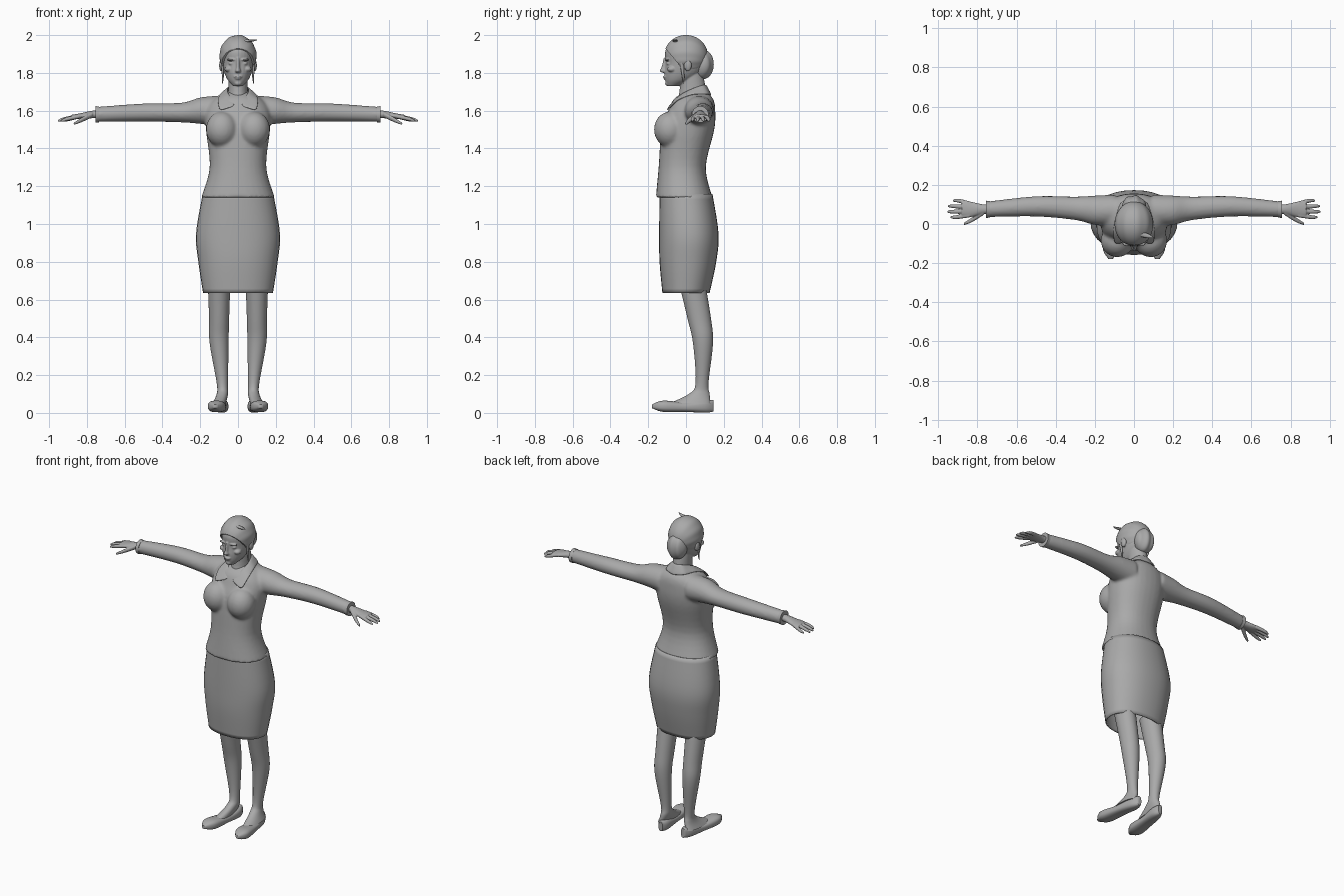
import bpy, bmesh, math
from mathutils import Vector, Matrix

cube = bpy.data.objects.get("Cube")
if cube:
    bpy.data.objects.remove(cube)

grey = bpy.data.materials.new("plain grey")
grey.use_nodes = True
grey.diffuse_color = (.4, .4, .4, 1)
grey.node_tree.nodes["Principled BSDF"].inputs["Base Color"].default_value = grey.diffuse_color

X, Y, Z = range(3)


def refine(rows, steps=5):
    """Run a smooth curve through the given rows of numbers."""
    rows = [Vector(row) for row in rows]
    result = []
    for i in range(len(rows) - 1):
        start, end = rows[i], rows[i + 1]
        leave = (end - rows[max(i - 1, 0)]) / 2
        arrive = (rows[min(i + 2, len(rows) - 1)] - start) / 2
        for step in range(steps):
            t = step / steps
            ease = t * t * (3 - 2 * t)
            result.append(start.lerp(end, ease) + leave * t * (1 - t) ** 2 - arrive * t * t * (1 - t))
    return result + [rows[-1]]


def loft(bm, axis, rows, sides=32, power=1, caps=True):
    """Each row: position on the axis, centre on the next two axes, their half sizes."""
    across, over = (axis + 1) % 3, (axis + 2) % 3
    rings = []
    for place, centre_a, centre_b, half_a, half_b in refine(rows):
        ring = []
        for i in range(sides):
            c, s = math.cos(math.tau * i / sides), math.sin(math.tau * i / sides)
            point = Vector()
            point[axis] = place
            point[across] = centre_a + half_a * math.copysign(abs(c) ** power, c)
            point[over] = centre_b + half_b * math.copysign(abs(s) ** power, s)
            ring.append(bm.verts.new(point))
        rings.append(ring)
    faces = [bm.faces.new((low[i - 1], low[i], high[i], high[i - 1]))
             for low, high in zip(rings, rings[1:]) for i in range(sides)]
    if caps:
        faces += [bm.faces.new(rings[0]), bm.faces.new(rings[-1])]
    bmesh.ops.recalc_face_normals(bm, faces=faces)


def ball(bm, centre, size, segments=24):
    matrix = Matrix.Translation(centre) @ Matrix.Diagonal((*size, 1))
    made = bmesh.ops.create_uvsphere(bm, u_segments=segments, v_segments=segments // 2,
                                     radius=1, matrix=matrix)
    return made["verts"]


def finish(name, bm, mirror=False, voxel=None, smooth=3, thickness=None, subdivide=False):
    """Turn the bmesh into an object with its modifiers."""
    mesh = bpy.data.meshes.new(name)
    bm.to_mesh(mesh)
    bm.free()
    mesh.materials.append(grey)
    mesh.shade_smooth()
    mesh.set_sharp_from_angle(angle=math.radians(60))
    part = bpy.data.objects.new(name, mesh)
    bpy.context.collection.objects.link(part)
    if mirror:
        modifier = part.modifiers.new("Mirror", 'MIRROR')
        modifier.use_mirror_merge = not voxel
    if thickness:
        part.modifiers.new("Thickness", 'SOLIDIFY').thickness = thickness
    if subdivide:
        modifier = part.modifiers.new("Subdivision", 'SUBSURF')
        modifier.levels = modifier.render_levels = 2
    if voxel:
        modifier = part.modifiers.new("Remesh", 'REMESH')
        modifier.mode = 'VOXEL'
        modifier.voxel_size = voxel
        modifier.use_smooth_shade = True
        modifier = part.modifiers.new("Smooth", 'SMOOTH')
        modifier.factor = .5
        modifier.iterations = smooth


# Blouse: torso, bust and sleeves blended together
bm = bmesh.new()
loft(bm, Z, [(1.14, 0, -.01, .195, .15), (1.3, 0, -.02, .15, .125), (1.5, 0, .01, .17, .14),
             (1.6, 0, .03, .17, .125), (1.66, 0, .04, .13, .105), (1.7, 0, .05, .06, .06)], power=.9)
ball(bm, (.085, -.085, 1.5), (.085, .085, .095))
loft(bm, X, [(.1, .07, 1.6, .08, .08), (.2, .07, 1.6, .075, .07), (.3, .08, 1.59, .06, .052),
             (.5, .09, 1.59, .052, .048), (.75, .075, 1.58, .04, .04)])
finish("blouse", bm, mirror=True, voxel=.009, smooth=6)

# Sleeve cuffs
bm = bmesh.new()
loft(bm, X, [(.735, .075, 1.58, .042, .042), (.755, .075, 1.58, .044, .044)])
finish("cuff", bm, mirror=True)

# Collar: one half from the front point round to the nape
bm = bmesh.new()
neck_edge = [(.01, -.09, 1.63), (.05, -.03, 1.69), (.06, .03, 1.72), (.04, .09, 1.74), (0, .11, 1.74)]
fold_edge = [(.1, -.11, 1.6), (.11, -.05, 1.66), (.1, .03, 1.69), (.07, .12, 1.69), (0, .14, 1.68)]
upper, lower = [[bm.verts.new(point) for point in edge] for edge in (neck_edge, fold_edge)]
for i in range(len(upper) - 1):
    bm.faces.new((upper[i], lower[i], lower[i + 1], upper[i + 1]))
bmesh.ops.subdivide_edges(bm, edges=bm.edges[:], cuts=1, use_grid_fill=True)
finish("collar", bm, mirror=True, thickness=.01, subdivide=True)

# Skirt, open below
bm = bmesh.new()
loft(bm, Z, [(.635, 0, 0, .185, .125), (.8, 0, .01, .21, .15), (.95, 0, .015, .222, .157),
             (1.16, 0, 0, .187, .14)], power=.9, caps=False)
finish("skirt", bm, thickness=.008)

# Legs running down into the feet
bm = bmesh.new()
loft(bm, Z, [(.7, .1, .03, .06, .07), (.5, .1, .07, .053, .062), (.37, .1, .09, .05, .053),
             (.16, .083, .085, .03, .034), (.1, .083, .07, .03, .055), (.05, .1, .02, .036, .11)])
finish("leg", bm, mirror=True)

# Flat shoes, toes turned out
bm = bmesh.new()
loft(bm, Y, [(-.18, .035, .12, .01, .01), (-.12, .035, .115, .03, .045), (0, .03, .1, .025, .04),
             (.1, .035, .085, .034, .034), (.145, .037, .08, .03, .014)], power=.75)
finish("shoe", bm, mirror=True)

# Hands: palm, four fingers, thumb
bm = bmesh.new()
loft(bm, X, [(.72, .075, 1.58, .025, .02), (.77, .075, 1.58, .025, .02), (.84, .075, 1.57, .04, .015),
             (.88, .078, 1.57, .036, .009)])
for finger in range(4):
    knuckle = .045 + .02 * finger
    tip = .035 + .028 * finger
    reach = .955 - .01 * (finger - 1.3) ** 2
    loft(bm, X, [(.84, knuckle, 1.57, .011, .011), (reach - .03, tip, 1.555, .01, .01),
                 (reach, tip, 1.545, .005, .005)])
loft(bm, X, [(.77, .06, 1.58, .015, .015), (.83, .02, 1.55, .012, .012), (.87, 0, 1.53, .006, .006)])
finish("hand", bm, mirror=True, voxel=.0035, smooth=2)

# Head: neck, skull and face blended together
bm = bmesh.new()
loft(bm, Z, [(1.6, 0, .02, .06, .08), (1.7, 0, .035, .052, .07), (1.8, 0, .03, .052, .06)])
loft(bm, Z, [(1.73, 0, -.07, .025, .03), (1.76, 0, -.04, .053, .07), (1.8, 0, -.015, .072, .098),
             (1.85, 0, 0, .083, .108), (1.92, 0, 0, .084, .108), (1.97, 0, 0, .05, .06)])
loft(bm, Z, [(1.8, 0, -.1, .012, .02), (1.81, 0, -.11, .016, .03), (1.83, 0, -.11, .01, .02),
             (1.88, 0, -.1, .01, .018)])
face = {
    "upper lip": ((0, -.105, 1.78), (.025, .018, .006)),
    "lower lip": ((0, -.1, 1.77), (.02, .02, .006)),
    "chin": ((0, -.095, 1.745), (.02, .016, .014)),
    "eye": ((.034, -.09, 1.85), (.016, .014, .009)),
    "brow": ((.035, -.1, 1.87), (.026, .014, .006)),
    "cheek": ((.05, -.075, 1.82), (.022, .025, .016)),
    "ear": ((.088, .01, 1.84), (.012, .02, .032)),
}
for centre, size in face.values():
    ball(bm, centre, size)
finish("head", bm, mirror=True, voxel=.004)

# Hair: combed cap cut along the hairline
bm = bmesh.new()
crown = Vector((0, 0, 1.89))
for vert in ball(bm, crown, (.098, .116, .11), segments=96):
    offset = vert.co - crown
    angle = math.atan2(offset.x, offset.z + .03)
    ridge = .01 * math.sin(13 * angle) * math.cos(9 * offset.y)
    vert.co += Vector((offset.x, 0, offset.z)) * ridge
bmesh.ops.bisect_plane(bm, geom=bm.verts[:] + bm.edges[:] + bm.faces[:], plane_co=(0, -.11, 1.93),
                       plane_no=(0, .13, .11), clear_inner=True)
bmesh.ops.holes_fill(bm, edges=[edge for edge in bm.edges if edge.is_boundary])
finish("hair", bm)

# Bun at the back, with combed ridges
bm = bmesh.new()
for vert in ball(bm, (0, .09, 1.845), (.062, .055, .078), segments=64):
    vert.co.y += .003 * math.sin(130 * vert.co.x)
finish("hair_bun", bm)

# Loose strands beside the ears and one on the crown
bm = bmesh.new()
loft(bm, Z, [(1.74, .083, -.015, .001, .001), (1.78, .08, -.015, .005, .006),
             (1.87, .085, -.025, .008, .012)], sides=12)
finish("side_strand", bm, mirror=True)
bm = bmesh.new()
loft(bm, X, [(.02, -.05, 1.97, .012, .008), (.07, -.06, 1.97, .012, .006),
             (.1, -.07, 1.975, .002, .002)], sides=12)
finish("crown_strand", bm)
